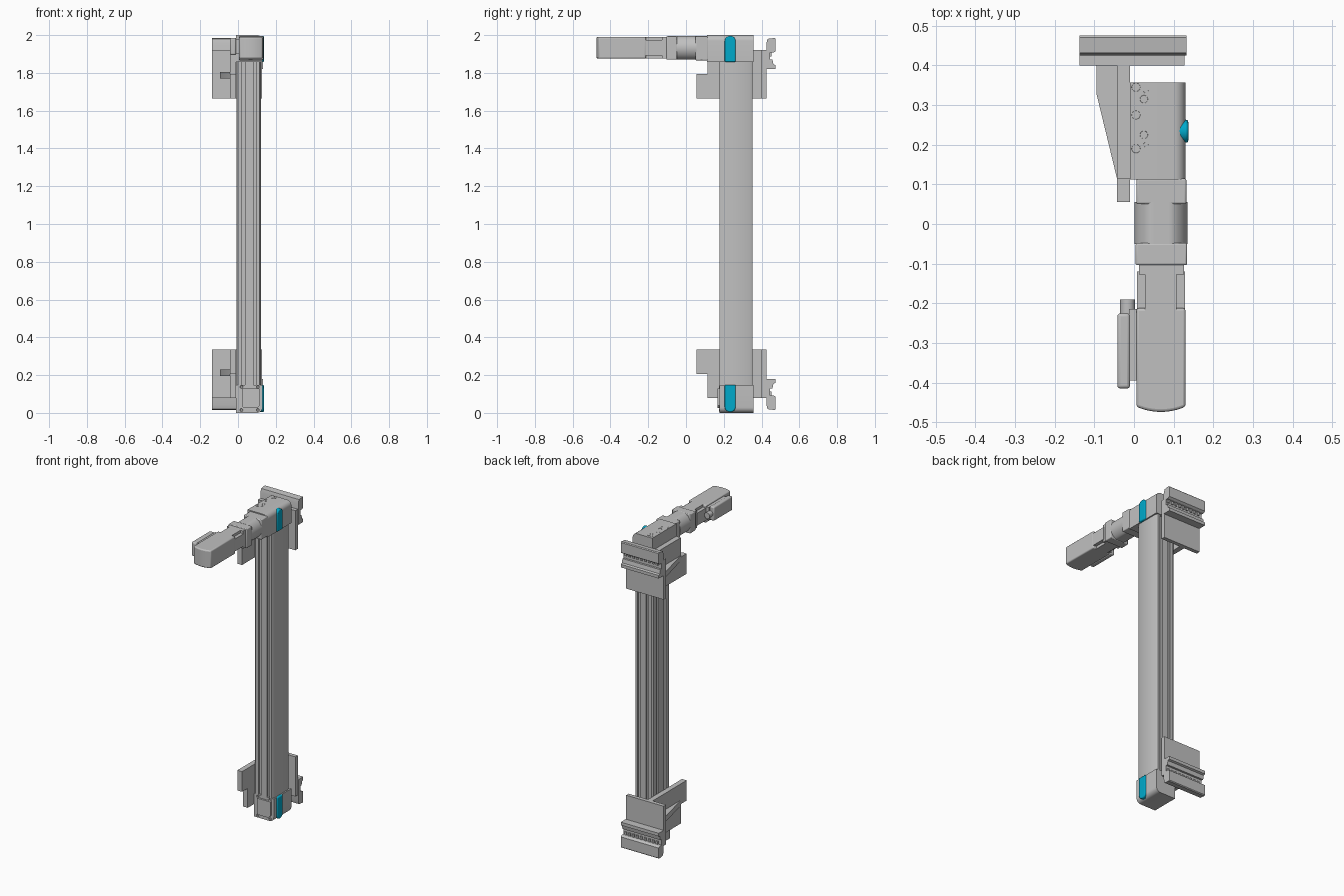
import bpy, bmesh, math
from mathutils import Vector

if "Cube" in bpy.data.objects:
    bpy.data.objects.remove(bpy.data.objects["Cube"])


def material(name, rgb):
    m = bpy.data.materials.new(name)
    m.use_nodes = True
    m.diffuse_color = (*rgb, 1)
    m.node_tree.nodes["Principled BSDF"].inputs["Base Color"].default_value = (*rgb, 1)
    return m


GREY = material("light grey", (0.53, 0.53, 0.53))
CYAN = material("cyan", (0.0, 0.4, 0.6))


def prism(name, pts, axis, a, b, mat=GREY, bevel=0, segments=3):
    """Extrude a 2D outline along an axis (x: y,z  y: x,z  z: x,y)."""
    place = {"x": lambda p, t: (t, p[0], p[1]),
             "y": lambda p, t: (p[0], t, p[1]),
             "z": lambda p, t: (p[0], p[1], t)}[axis]
    bm = bmesh.new()
    lo = [bm.verts.new(place(p, a)) for p in pts]
    hi = [bm.verts.new(place(p, b)) for p in pts]
    bm.faces.new(lo)
    bm.faces.new(hi)
    for i in range(len(pts)):
        j = (i + 1) % len(pts)
        bm.faces.new((lo[i], lo[j], hi[j], hi[i]))
    bmesh.ops.recalc_face_normals(bm, faces=bm.faces)
    me = bpy.data.meshes.new(name)
    bm.to_mesh(me)
    bm.free()
    me.materials.append(mat)
    ob = bpy.data.objects.new(name, me)
    bpy.context.collection.objects.link(ob)
    bpy.ops.object.select_all(action="DESELECT")
    ob.select_set(True)
    bpy.context.view_layer.objects.active = ob
    bpy.ops.object.shade_smooth_by_angle(angle=math.radians(30))
    if bevel:
        mod = ob.modifiers.new("bevel", "BEVEL")
        mod.width, mod.segments, mod.limit_method = bevel, segments, "ANGLE"
    return ob


def rect(x0, x1, y0, y1):
    return [(x0, y0), (x1, y0), (x1, y1), (x0, y1)]


def box(name, x, y, z, mat=GREY, bevel=0):
    return prism(name, rect(*x, *z), "y", *y, mat, bevel)


def circle(cx, cy, r, n=32):
    return [(cx + r * math.cos(math.tau * i / n), cy + r * math.sin(math.tau * i / n))
            for i in range(n)]


def ring(name, center, axis, start, end, r):
    """Screw head with a sunken middle."""
    ob = prism(name, circle(*center, r, 16), axis, start, end)
    bm = bmesh.new()
    bm.from_mesh(ob.data)
    k = "xyz".index(axis)
    cap = [f for f in bm.faces if abs(f.calc_center_median()[k] - end) < 1e-5]
    bmesh.ops.inset_region(bm, faces=cap, thickness=r * 0.35)
    shift = Vector((0, 0, 0))
    shift[k] = (start - end) * 0.8
    bmesh.ops.translate(bm, verts=cap[0].verts, vec=shift)
    bm.to_mesh(ob.data)
    bm.free()


# Extruded column with slots on the front, back and inner side
def slot(c, w=0.008, d=0.016):
    return [(c - w, 0), (c - w, d * 0.35), (c - w * 1.5, d * 0.35), (c - w * 1.5, d),
            (c + w * 1.5, d), (c + w * 1.5, d * 0.35), (c + w, d * 0.35), (c + w, 0)]


X0, X1, Y0, Y1 = -0.008, 0.122, 0.178, 0.352
front = [(x, Y0 + d) for c in (0.03, 0.09) for x, d in slot(c)]
back = [(x, Y1 - d) for x, d in reversed([(x, Y1 - y + Y0) and (x, y - Y0) for x, y in front])]
side = [(X0 + d, y) for c in (0.305, 0.225) for y, d in reversed(slot(c))]
c = 0.008
outline = ([(X0 + c, Y0)] + front + [(X1 - c, Y0), (X1, Y0 + 2 * c), (X1, Y1 - 2 * c), (X1 - c, Y1)]
           + back + [(X0 + c, Y1), (X0, Y1 - c)] + side + [(X0, Y0 + c)])
prism("column_profile", outline, "z", 0.12, 1.88)


# Parts that repeat at both ends, mirrored about mid height
def end_parts(label, zf, height, y_front):
    r = 0.03
    arc = [(0.13 - r + r * math.sin(a), r - r * math.cos(a))
           for a in (math.pi / 2 * i / 6 for i in range(7))]
    outer = [(-0.01, 0)] + arc + [(0.13, height), (-0.01, height)]
    prism(label + "_housing", [(x, zf(z)) for x, z in outer], "y", y_front, 0.357)

    # Cyan rounded side cap
    r = 0.029
    pill = [(0.234 + r * math.cos(a), 0.004 + r * (1 + math.sin(a)))
            for a in (math.pi + math.pi * i / 12 for i in range(13))]
    pill += [(0.234 + r, height), (0.234 - r, height)]
    prism(label + "_side_cap", [(y, zf(z)) for y, z in pill], "x", 0.108, 0.137, CYAN, 0.006)

    # Bracket: back plate, stepped side plate, gusset and clamp rail
    box(label + "_back_plate", (-0.138, 0.128), (0.4, 0.425), sorted((zf(0.08), zf(0.335))))
    step = [(0.4, 0.08), (0.113, 0.08), (0.113, 0.205), (0.055, 0.205), (0.055, 0.335), (0.4, 0.335)]
    prism(label + "_side_plate", [(y, zf(z)) for y, z in step], "x", -0.043, -0.01)
    gusset = [(-0.043, 0.4), (-0.095, 0.4), (-0.095, 0.33), (-0.043, 0.115)]
    prism(label + "_gusset", gusset, "z", *sorted((zf(0.195), zf(0.23))))
    rail = [(0.425, 0.045), (0.432, 0.02), (0.47, 0.015), (0.475, 0.02), (0.475, 0.085),
            (0.463, 0.093), (0.445, 0.093), (0.445, 0.13), (0.458, 0.13), (0.463, 0.155),
            (0.475, 0.16), (0.475, 0.18), (0.425, 0.18)]
    prism(label + "_clamp_rail", [(y, zf(z)) for y, z in rail], "x", -0.138, 0.132)
    for i in range(9):
        x = -0.115 + i * 0.028
        box(f"{label}_rail_tooth_{i + 1}", (x, x + 0.014), (0.444, 0.452),
            sorted((zf(0.093), zf(0.112))))


end_parts("top", lambda z: 2 - z, 0.142, 0.112)
end_parts("bottom", lambda z: z, 0.148, 0.178)

# Bottom front cover with corner screws
cover = [(0.02, 0.035), (0.03, 0.025), (0.1, 0.025), (0.115, 0.04), (0.115, 0.13), (0.02, 0.13)]
prism("bottom_front_cover", cover, "y", 0.166, 0.18)
for x in (0.018, 0.105):
    for z in (0.015, 0.138):
        ring("bottom_cover_screw", (x, z), "y", 0.18, 0.174, 0.008)

# Screws on the top housing
for x, y, r in [(0.005, 0.345, 0.011), (0.005, 0.275, 0.011), (0.005, 0.19, 0.011),
                (0.025, 0.315, 0.01), (0.025, 0.225, 0.01), (0.03, 0.336, 0.006), (0.03, 0.2, 0.006)]:
    ring("top_housing_screw", (x, y), "z", 1.99, 2.001, r)

# Gearbox: flange, round body clipped to the motor height, second flange
MX, MZ = 0.068, 1.933
box("gearbox_flange", (0.006, 0.132), (0.05, 0.115), (1.866, 1.994), bevel=0.005)
barrel = [(x, max(MZ - 0.061, min(MZ + 0.061, z))) for x, z in circle(MX, MZ, 0.067, 48)]
prism("gearbox_barrel", barrel, "y", -0.05, 0.056)
box("motor_flange", (0.004, 0.134), (-0.104, -0.048), (1.87, 1.994), bevel=0.005)

# Motor: front collar, notched neck, main body with a domed end
box("motor_collar", (0.012, 0.126), (-0.128, -0.1), (1.876, 1.99))
box("motor_neck_tall", (0.028, 0.107), (-0.22, -0.12), (1.876, 1.99))
box("motor_neck_wide", (0.007, 0.129), (-0.22, -0.12), (1.893, 1.973))
dome = [(MX + 0.062 * t, -0.461 - 0.013 * (1 - t * t)) for t in (i / 6 - 1 for i in range(13))]
prism("motor_body", dome + [(0.13, -0.212), (0.006, -0.212)], "z", 1.876, 1.99, bevel=0.007)

# Cable connectors beside the motor
box("connector_base", (-0.012, 0.01), (-0.395, -0.215), (1.9, 1.98))
box("connector_plug", (-0.042, -0.01), (-0.415, -0.225), (1.895, 1.985), bevel=0.008)
prism("connector_socket", circle(-0.016, 1.938, 0.019), "y", -0.275, -0.19)
